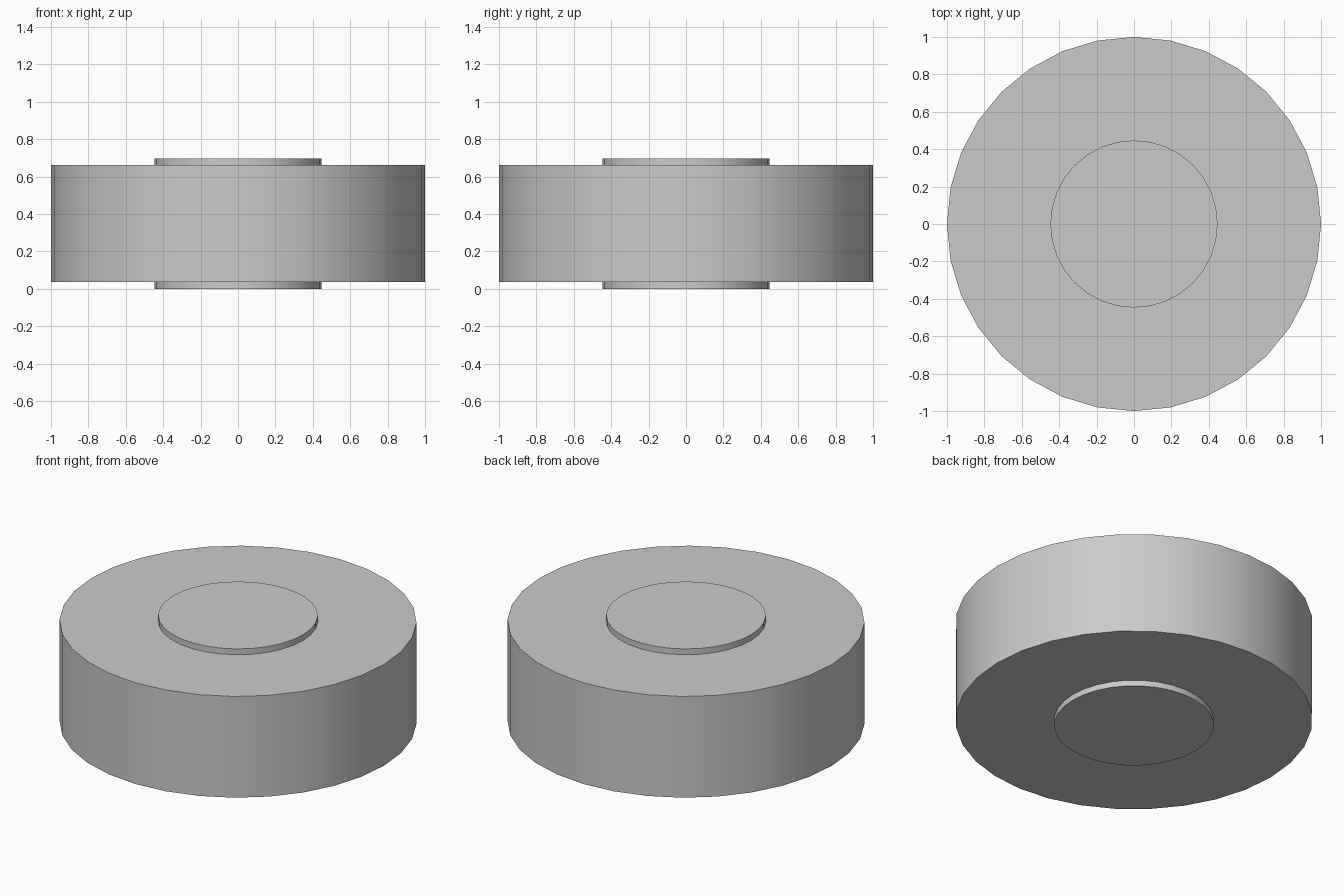
import bpy
import math

if "Cube" in bpy.data.objects:
    bpy.data.objects.remove(bpy.data.objects["Cube"])


def disc(name, radius, z0, z1):
    """Capped 32-sided cylinder between two heights, smooth round the side."""
    bpy.ops.mesh.primitive_cylinder_add(
        vertices=32, radius=radius, depth=z1 - z0, location=(0, 0, (z0 + z1) / 2))
    obj = bpy.context.object
    obj.name = name
    bpy.ops.object.shade_smooth_by_angle(angle=math.radians(30))
    return obj


# Wide main body
disc("wheel_body", 1.0, 0.036, 0.662)

# Central hub, standing slightly proud of both faces
disc("hub", 0.447, 0.0, 0.698)
